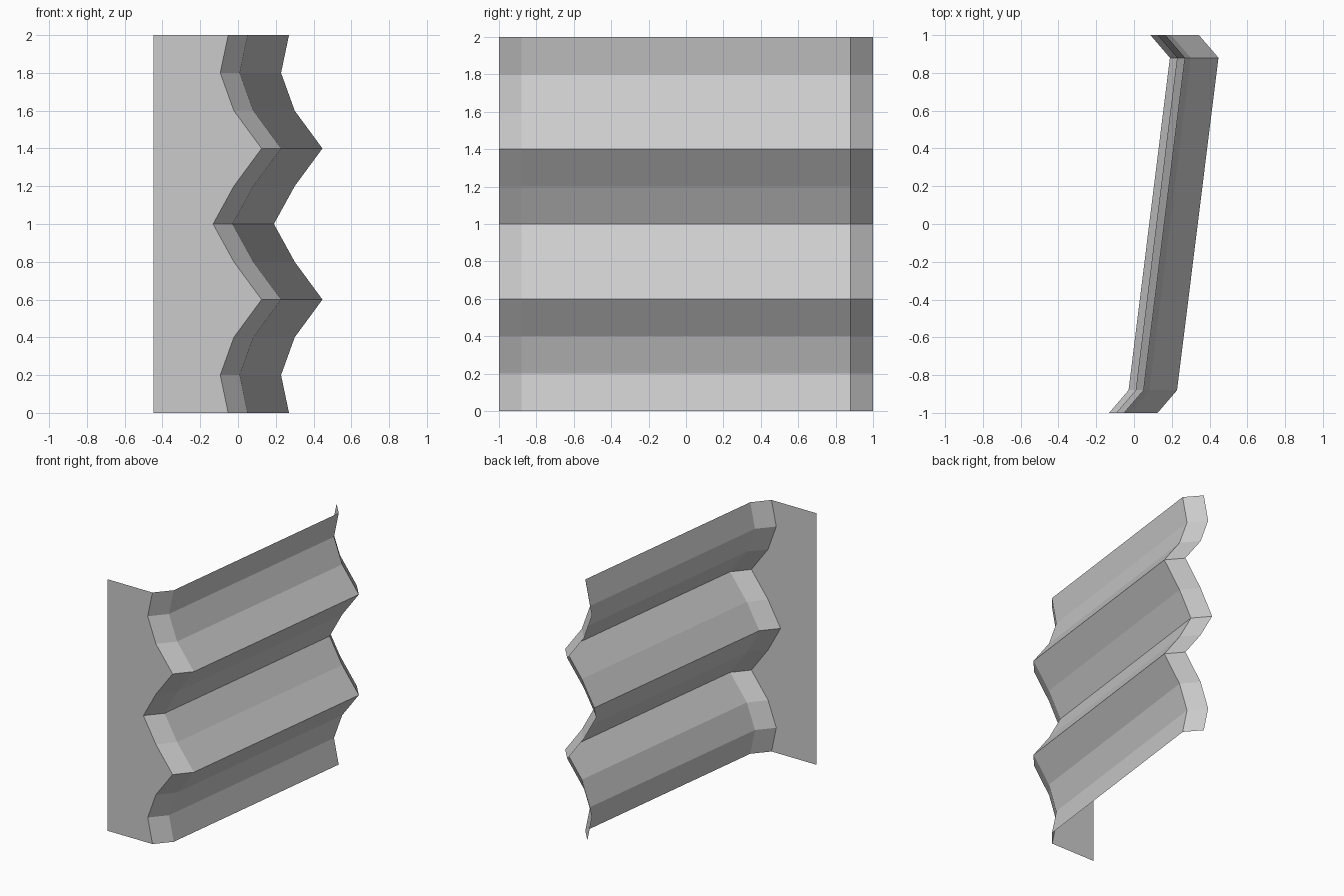
import bpy, bmesh

if "Cube" in bpy.data.objects:
    bpy.data.objects.remove(bpy.data.objects["Cube"])

# Zigzag fold profile (x at the front edge), bottom to top; the upper half mirrors the lower
half = [-0.052, -0.094, -0.022, 0.125, -0.022, -0.132]
profile = half + half[-2::-1]

# Stations the profile is swept through: (y, x shift)
stations = [(-1.0, 0.0), (-0.88, 0.103), (0.88, 0.322), (1.0, 0.219)]
PLATE_X = -0.447


def sheet(name, rows):
    """Single-skin sheet bridging neighbouring columns of points."""
    bm = bmesh.new()
    cols = [[bm.verts.new(p) for p in row] for row in rows]
    for a, b in zip(cols, cols[1:]):
        for i in range(len(a) - 1):
            bm.faces.new((a[i], b[i], b[i + 1], a[i + 1]))
    mesh = bpy.data.meshes.new(name)
    bm.to_mesh(mesh)
    bm.free()
    obj = bpy.data.objects.new(name, mesh)
    bpy.context.collection.objects.link(obj)
    return obj


# Flat front flange column, then the folded columns
flange = [(PLATE_X, -1.0, 0.2 * i) for i in range(len(profile))]
folds = [[(x + dx, y, 0.2 * i) for i, x in enumerate(profile)]
         for y, dx in stations]

sheet("front_flange", [flange, folds[0]])
sheet("folded_panel", folds)
